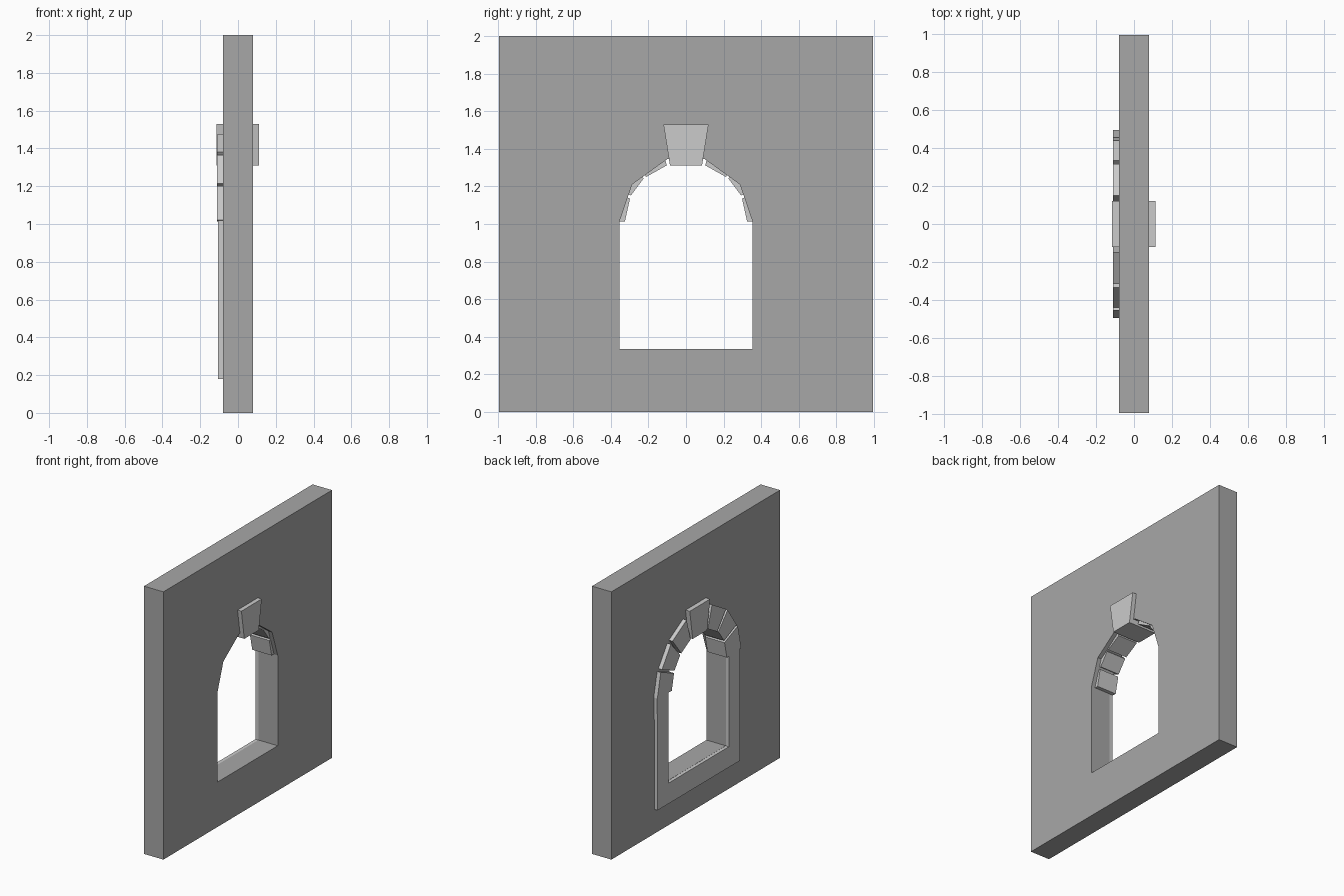
import bpy, bmesh

if "Cube" in bpy.data.objects:
    bpy.data.objects.remove(bpy.data.objects["Cube"])


def grey(name, v):
    m = bpy.data.materials.new(name)
    m.diffuse_color = (v, v, v, 1)
    m.use_nodes = True
    m.node_tree.nodes["Principled BSDF"].inputs["Base Color"].default_value = m.diffuse_color
    return m


wall_grey = grey("wall_grey", 0.39)
trim_grey = grey("trim_grey", 0.55)


def prism(name, loops, x0, x1, mat):
    """Extrude closed (y, z) outlines along x; a second outline becomes a hole."""
    bm = bmesh.new()
    edges = []
    for loop in loops:
        vs = [bm.verts.new((x0, y, z)) for y, z in loop]
        edges += [bm.edges.new((vs[i - 1], vs[i])) for i in range(len(vs))]
    if len(loops) == 1:
        faces = [bm.faces.new(vs)]
    else:
        bmesh.ops.triangle_fill(bm, use_beauty=True, edges=edges, normal=(1, 0, 0))
        faces = bm.faces[:]
    out = bmesh.ops.extrude_face_region(bm, geom=faces, use_keep_orig=True)
    moved = [g for g in out["geom"] if isinstance(g, bmesh.types.BMVert)]
    bmesh.ops.translate(bm, verts=moved, vec=(x1 - x0, 0, 0))
    bmesh.ops.recalc_face_normals(bm, faces=bm.faces[:])
    mesh = bpy.data.meshes.new(name)
    bm.to_mesh(mesh)
    bm.free()
    mesh.materials.append(mat)
    obj = bpy.data.objects.new(name, mesh)
    bpy.context.collection.objects.link(obj)
    return obj


def mirrored(half):
    """Complete a half outline (y >= 0) across y = 0."""
    return half + [(-y, z) for y, z in reversed(half)]


# Wall with a faceted arched opening
outer = mirrored([(0.995, 0), (0.995, 2)])
opening = mirrored([(0.355, 0.335), (0.355, 1.01), (0.287, 1.21), (0.1, 1.345)])
prism("wall", [outer, opening], -0.08, 0.08, wall_grey)

# Flat U-shaped surround: sill band and jambs, on one face only
u_shape = mirrored([(0.355, 0.334), (0.355, 1.02), (0.49, 1.02), (0.485, 0.18)])
prism("window_surround", [u_shape], -0.105, -0.08, trim_grey)

# Arch stones, three per side, reaching into the opening
stones = [
    [(0.325, 1.013), (0.495, 1.02), (0.455, 1.20), (0.298, 1.135)],
    [(0.293, 1.152), (0.44, 1.215), (0.335, 1.365), (0.225, 1.243)],
    [(0.213, 1.25), (0.315, 1.38), (0.15, 1.475), (0.102, 1.312)],
]
for i, stone in enumerate(stones, 1):
    for label, s in (("left", 1), ("right", -1)):
        prism(f"arch_stone_{label}_{i}", [[(s * y, z) for y, z in stone]],
              -0.11, 0.05, trim_grey)

# Keystone through the whole wall
prism("keystone", [mirrored([(0.085, 1.31), (0.12, 1.53)])], -0.115, 0.112, trim_grey)
